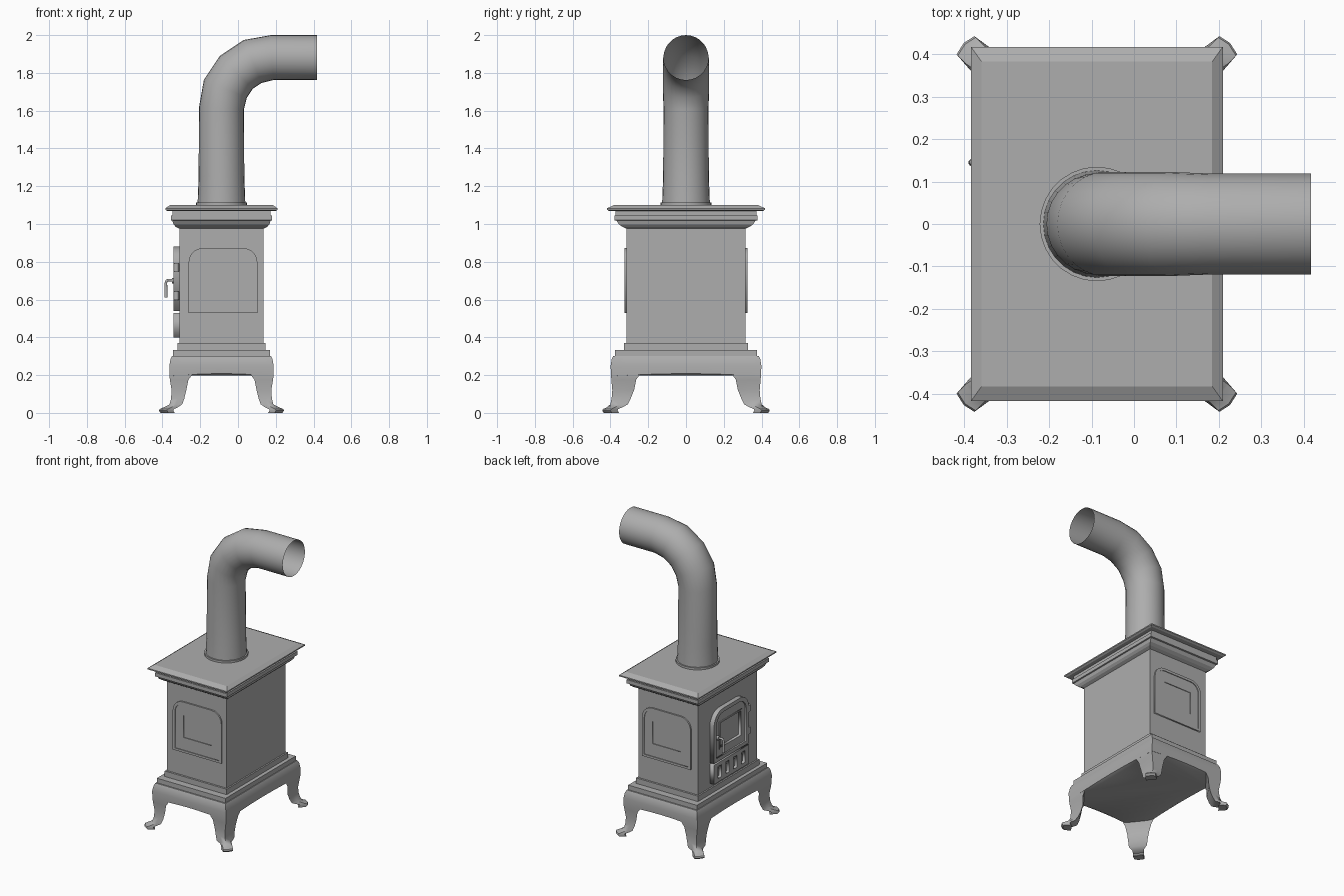
import bpy, bmesh, math
from mathutils import Matrix, Vector

if "Cube" in bpy.data.objects:
    bpy.data.objects.remove(bpy.data.objects["Cube"])

CX = -0.0875  # stove axis in x

iron = bpy.data.materials.new("cast_iron")
iron.diffuse_color = (0.42, 0.42, 0.42, 1)
iron.use_nodes = True
iron.node_tree.nodes["Principled BSDF"].inputs["Base Color"].default_value = iron.diffuse_color


def activate(ob):
    bpy.ops.object.select_all(action='DESELECT')
    ob.select_set(True)
    bpy.context.view_layer.objects.active = ob


def loft(name, rings, smooth=None, caps=True):
    """Skin a list of equal-length point rings."""
    bm = bmesh.new()
    vr = [[bm.verts.new(p) for p in r] for r in rings]
    n = len(rings[0])
    for a, b in zip(vr, vr[1:]):
        for i in range(n):
            j = (i + 1) % n
            bm.faces.new((a[i], a[j], b[j], b[i]))
    if caps:
        bm.faces.new(vr[0])
        bm.faces.new(vr[-1])
    bmesh.ops.recalc_face_normals(bm, faces=bm.faces)
    me = bpy.data.meshes.new(name)
    bm.to_mesh(me)
    bm.free()
    me.materials.append(iron)
    ob = bpy.data.objects.new(name, me)
    bpy.context.collection.objects.link(ob)
    if smooth:
        activate(ob)
        bpy.ops.object.shade_smooth_by_angle(angle=math.radians(smooth))
    return ob


def rect(z, hx, hy):
    return [(CX + sx * hx, sy * hy, z) for sx, sy in ((-1, -1), (1, -1), (1, 1), (-1, 1))]


def stack(name, levels):
    return loft(name, [rect(*l) for l in levels])


def box_outline(u0, u1, v0, v1):
    return [(u0, v0), (u1, v0), (u1, v1), (u0, v1)]


def arch_outline(h, v0, v1, r):
    pts = [(-h, v0), (h, v0)]
    for c, start in ((h - r, 0), (-h + r, 90)):
        for k in range(6):
            a = math.radians(start + 18 * k)
            pts.append((c + r * math.cos(a), v1 - r + r * math.sin(a)))
    return pts


def plate(name, outlines, normal, origin, t):
    """Flat plate with holes, standing on a body face, t thick outward."""
    cu = bpy.data.curves.new(name, 'CURVE')
    cu.dimensions = '2D'
    cu.fill_mode = 'BOTH'
    cu.extrude = t / 2
    cu.materials.append(iron)
    for o in outlines:
        s = cu.splines.new('POLY')
        s.points.add(len(o) - 1)
        for p, (u, v) in zip(s.points, o):
            p.co = (u, v, 0, 1)
        s.use_cyclic_u = True
    ob = bpy.data.objects.new(name, cu)
    bpy.context.collection.objects.link(ob)
    n = Vector(normal)
    z = Vector((0, 0, 1))
    m = Matrix((z.cross(n), z, n)).transposed().to_4x4()
    m.translation = Vector(origin) + n * t / 2
    ob.matrix_world = m
    activate(ob)
    bpy.ops.object.convert(target='MESH')


def tube(name, path, r, n, smooth=50, caps=True):
    """Round tube along a path in an xz plane; r may vary per point."""
    rings = []
    P = [Vector(p) for p in path]
    for i, p in enumerate(P):
        d = (P[min(i + 1, len(P) - 1)] - P[max(i - 1, 0)]).normalized()
        side = Vector((0, 1, 0))
        up = side.cross(d)
        rad = r[i] if isinstance(r, list) else r
        rings.append([p + rad * (math.cos(2 * math.pi * k / n) * side + math.sin(2 * math.pi * k / n) * up)
                      for k in range(n)])
    return loft(name, rings, smooth, caps)


# firebox, base steps, cornice and top plate
stack("firebox", [(0.36, .222, .315), (0.99, .222, .315)])
stack("base_steps", [(.295, .257, .376), (.333, .257, .376), (.333, .232, .328), (.37, .232, .328)])
stack("cornice", [(.975, .222, .315), (.985, .242, .336), (.998, .254, .355), (1.018, .260, .368),
                  (1.02, .268, .378), (1.045, .268, .378), (1.045, .260, .374), (1.072, .260, .374)])
stack("top_plate", [(1.068, .286, .406), (1.075, .297, .418), (1.083, .297, .418), (1.10, .272, .383)])

# bulging skirt with a shallow arch along every lower edge
N = 8


def skirt_ring(z, hx, hy, arch=0.0):
    c = rect(z, hx, hy)
    pts = []
    for i in range(4):
        a, b = Vector(c[i]), Vector(c[(i + 1) % 4])
        for k in range(N):
            p = a.lerp(b, k / N)
            p.z += arch * math.sin(math.pi * k / N)
            pts.append(p)
    return pts


loft("skirt", [skirt_ring(.302, .262, .385), skirt_ring(.285, .270, .393), skirt_ring(.25, .276, .399),
               skirt_ring(.195, .276, .397, .013), skirt_ring(.197, .256, .377)], 35)

# cabriole legs: (z, outer x, outer y, inner x, inner y), then diagonal feet
LEG = [(.23, .2755, .397, .145, .235), (.195, .2755, .3965, .160, .250), (.175, .273, .395, .175, .264),
       (.12, .264, .390, .186, .275), (.075, .267, .394, .197, .293), (.045, .275, .401, .208, .308)]
FOOT = [(.255, .418), (.289, .443), (.314, .427), (.331, .40), (.298, .362)]
for sx, lr in ((-1, "left"), (1, "right")):
    for sy, fb in ((-1, "front"), (1, "back")):
        rings = []
        for z, ox, oy, ix, iy in LEG:
            rings.append([(ix, oy, z), ((ix + ox) / 2, oy, z), (ox, oy, z), (ox, (iy + oy) / 2, z), (ox, iy, z)])
        rings.append([(x - .022, y - .022, .028) for x, y in FOOT])
        rings.append([(x - .003, y - .003, .02) for x, y in FOOT])
        rings.append([(x, y, .012) for x, y in FOOT])
        rings.append([(x - .008, y - .008, 0) for x, y in FOOT])
        loft(f"{fb}_{lr}_leg", [[(CX + sx * x, sy * y, z) for x, y, z in r] for r in rings], 45)

# arched panels with recessed windows on the front and back faces
for s, nm in ((-1, "front"), (1, "back")):
    o = (CX + .008, s * .314, 0)
    hole = box_outline(-.105, .105, .63, .78)
    plate(nm + "_panel", [arch_outline(.17, .54, .86, .065), hole], (0, s, 0), o, .006)
    plate(nm + "_panel_rim", [arch_outline(.182, .53, .872, .075), arch_outline(.165, .545, .855, .06)],
          (0, s, 0), o, .011)

# fire door on the left face
L = (-1, 0, 0)
X = CX - .221
win = box_outline(-.11, .11, .62, .785)
plate("fire_door", [arch_outline(.175, .55, .87, .085), win], L, (X, 0, 0), .022)
plate("fire_door_rim", [arch_outline(.187, .54, .88, .095), arch_outline(.16, .565, .855, .075)], L, (X, 0, 0), .032)
plate("door_window_trim", [box_outline(-.12, .12, .61, .795), win], L, (X, 0, 0), .026)
plate("door_glass", [win], L, (X, 0, 0), .008)

# ash door with four slots
slots = [box_outline(u - .018, u + .018, .425, .505) for u in (-.126, -.042, .042, .126)]
plate("ash_door", [box_outline(-.187, .187, .40, .53)] + slots, L, (X, 0, 0), .032)
for i, s in enumerate(slots):
    u = (s[0][0] + s[1][0]) / 2
    plate(f"ash_vent_{i}", [box_outline(u - .009, u + .009, .435, .485)], L, (X, 0, 0), .022)

# hinges and handle
for z in (.62, .77):
    tube(f"hinge_{z:.2f}", [(X - .018, -.197, z - .022), (X - .018, -.197, z + .022)], .014, 12)
tube("handle_boss", [(X - .02, .145, .70), (X - .042, .145, .70)], .014, 12)
tube("door_handle", [(X - .03, .145, .70), (X - .06, .145, .703), (X - .07, .145, .70), (X - .073, .145, .688),
                     (X - .073, .145, .612)], [.007, .007, .007, .007, .009], 10)

# flue pipe with collar and four-segment elbow
R, EZ = .268, 1.613
path = [(CX, 0, 1.10), (CX, 0, 1.12), (CX, 0, 1.25)]
path += [(CX + R - R * math.cos(a), 0, EZ + R * math.sin(a)) for a in (math.radians(22.5 * k) for k in range(5))]
path.append((.418, 0, EZ + R))
tube("flue_pipe", path, [.127, .126, .121, .119, .123, .123, .123, .119, .119], 28, 60, caps=False)
tube("flue_collar", [(CX, 0, 1.098), (CX, 0, 1.114)], .135, 28, 40)
